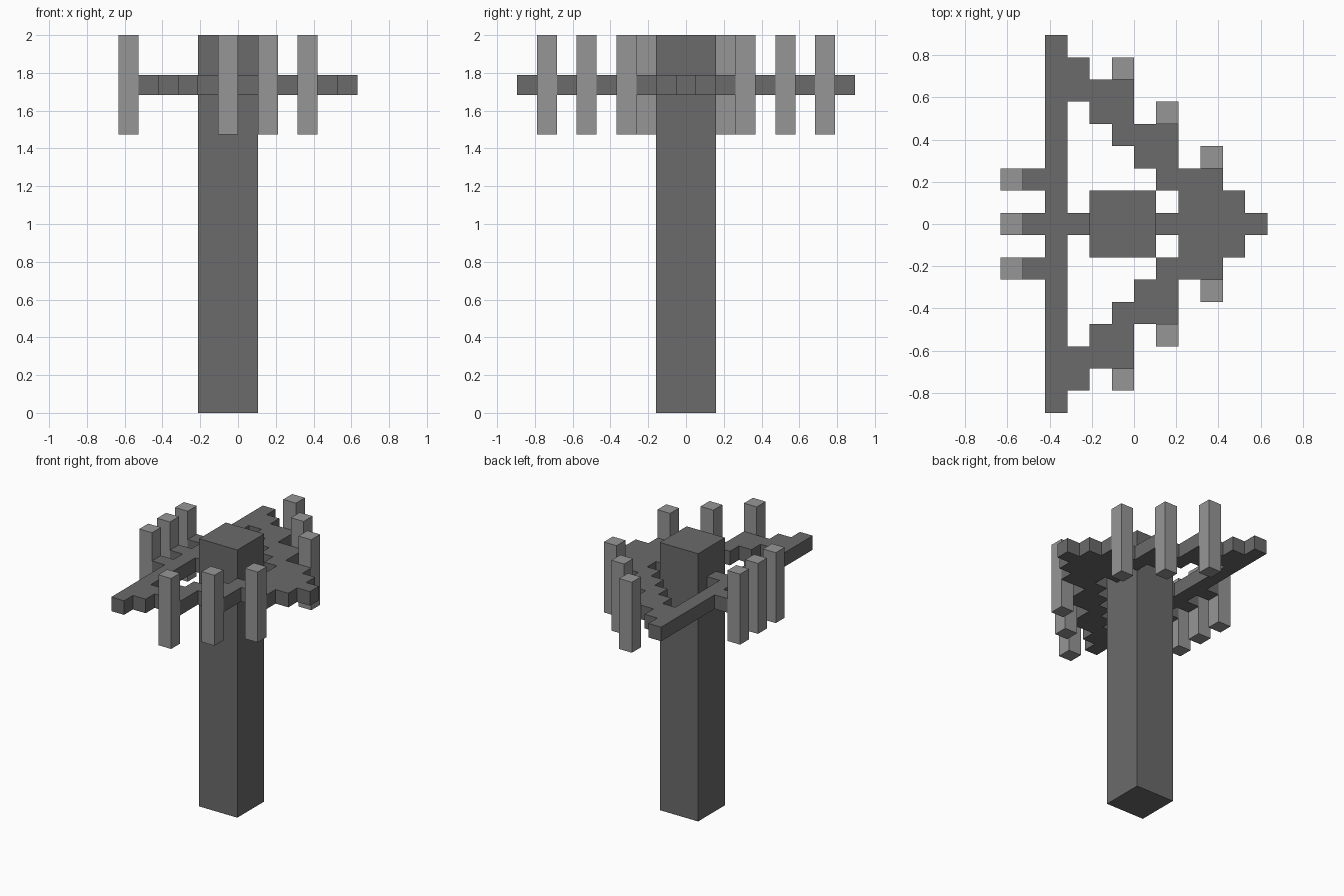
import bpy
import bmesh

cube = bpy.data.objects.get("Cube")
if cube:
    bpy.data.objects.remove(cube, do_unlink=True)

U = 2 / 19  # one block; the model is 19 blocks tall


def make_material(name, value):
    mat = bpy.data.materials.new(name)
    mat.use_nodes = True
    color = (value, value, value, 1)
    mat.diffuse_color = color
    mat.node_tree.nodes["Principled BSDF"].inputs["Base Color"].default_value = color
    return mat


dark = make_material("dark grey", 0.145)
light = make_material("light grey", 0.305)


def add_object(name, bm, mat):
    mesh = bpy.data.meshes.new(name)
    bm.to_mesh(mesh)
    bm.free()
    mesh.materials.append(mat)
    obj = bpy.data.objects.new(name, mesh)
    bpy.context.collection.objects.link(obj)
    return obj


def add_box(name, low, high, mat):
    """Box between two corners given in blocks."""
    bm = bmesh.new()
    bmesh.ops.create_cube(bm, size=1)
    for v in bm.verts:
        v.co = [U * (h if c > 0 else l) for c, l, h in zip(v.co, low, high)]
    return add_object(name, bm, mat)


# Central mast
add_box("mast", (-2, -1.5, 0), (1, 1.5, 19), dark)

# Stepped triangular platform: x spans for each row away from the centre
rows = [
    [(-5, 6)],
    [(-4, -3), (2, 5)],
    [(-5, -3), (1, 4)],
    [(-4, -3), (0, 2)],
    [(-4, -3), (-1, 2)],
    [(-4, -3), (-2, 0)],
    [(-4, 0)],
    [(-4, -2)],
    [(-4, -3)],
]
bm = bmesh.new()
for j, spans in enumerate(rows):
    for row in {j, -j}:
        for start, end in spans:
            for x in range(start, end):
                corners = [(x, row - .5), (x + 1, row - .5), (x + 1, row + .5), (x, row + .5)]
                bm.faces.new([bm.verts.new((a * U, b * U, 16 * U)) for a, b in corners])
bmesh.ops.remove_doubles(bm, verts=bm.verts[:], dist=U / 100)
platform = add_object("platform", bm, dark)
solid = platform.modifiers.new("thickness", "SOLIDIFY")
solid.thickness = U
solid.offset = 1

# Upright antenna panels around the platform, mirrored front to back
for x, row in [(-6, 0), (-6, 2), (-1, 7), (1, 5), (3, 3)]:
    for y in sorted({row, -row}):
        side = "middle" if y == 0 else "front" if y < 0 else "back"
        add_box(f"antenna_{side}", (x, y - .5, 14), (x + 1, y + .5, 19), light)
